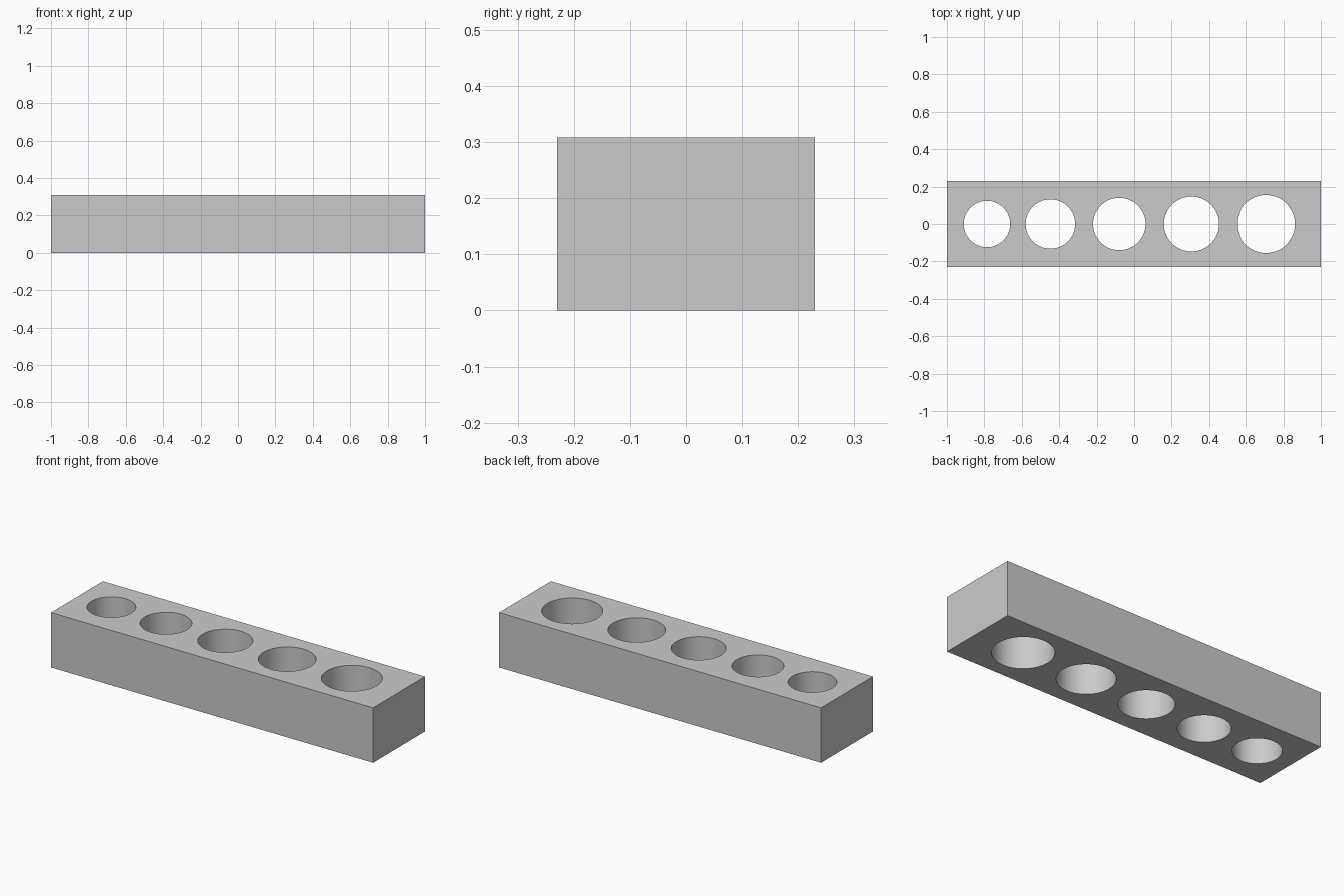
import bpy
import math

LENGTH, DEPTH, HEIGHT = 2.0, 0.46, 0.308
# (centre x, radius) of each through hole, small to large
HOLES = [(-0.786, 0.124), (-0.447, 0.132), (-0.079, 0.14), (0.306, 0.147), (0.707, 0.155)]

default = bpy.data.objects.get("Cube")
if default:
    bpy.data.objects.remove(default, do_unlink=True)


def make_material(name, rgb):
    mat = bpy.data.materials.new(name)
    mat.use_nodes = True
    mat.diffuse_color = (*rgb, 1)
    mat.node_tree.nodes["Principled BSDF"].inputs["Base Color"].default_value = (*rgb, 1)
    return mat


# Rectangular block
bpy.ops.mesh.primitive_cube_add(size=1, location=(0, 0, HEIGHT / 2))
block = bpy.context.object
block.name = "holder_block"
block.scale = (LENGTH, DEPTH, HEIGHT)
bpy.ops.object.transform_apply(location=True, rotation=False, scale=True)
block.data.materials.append(make_material("plain grey", (0.6, 0.6, 0.6)))


# Round holes drilled right through
def drill(x, radius):
    bpy.ops.mesh.primitive_cylinder_add(vertices=96, radius=radius, depth=HEIGHT * 2,
                                        location=(x, 0, HEIGHT / 2))
    cutter = bpy.context.object
    cutter.name = "hole_cutter"
    cutter.hide_render = True
    cutter.data.materials.append(block.data.materials[0])
    bpy.context.view_layer.objects.active = block
    mod = block.modifiers.new("hole", 'BOOLEAN')
    mod.operation = 'DIFFERENCE'
    mod.solver = 'EXACT'
    mod.object = cutter
    bpy.ops.object.modifier_apply(modifier=mod.name)
    bpy.data.objects.remove(cutter, do_unlink=True)


for x, radius in HOLES:
    drill(x, radius)

# Smooth hole walls, crisp edges
bpy.ops.object.select_all(action='DESELECT')
block.select_set(True)
bpy.context.view_layer.objects.active = block
bpy.ops.object.shade_smooth_by_angle(angle=math.radians(30))
